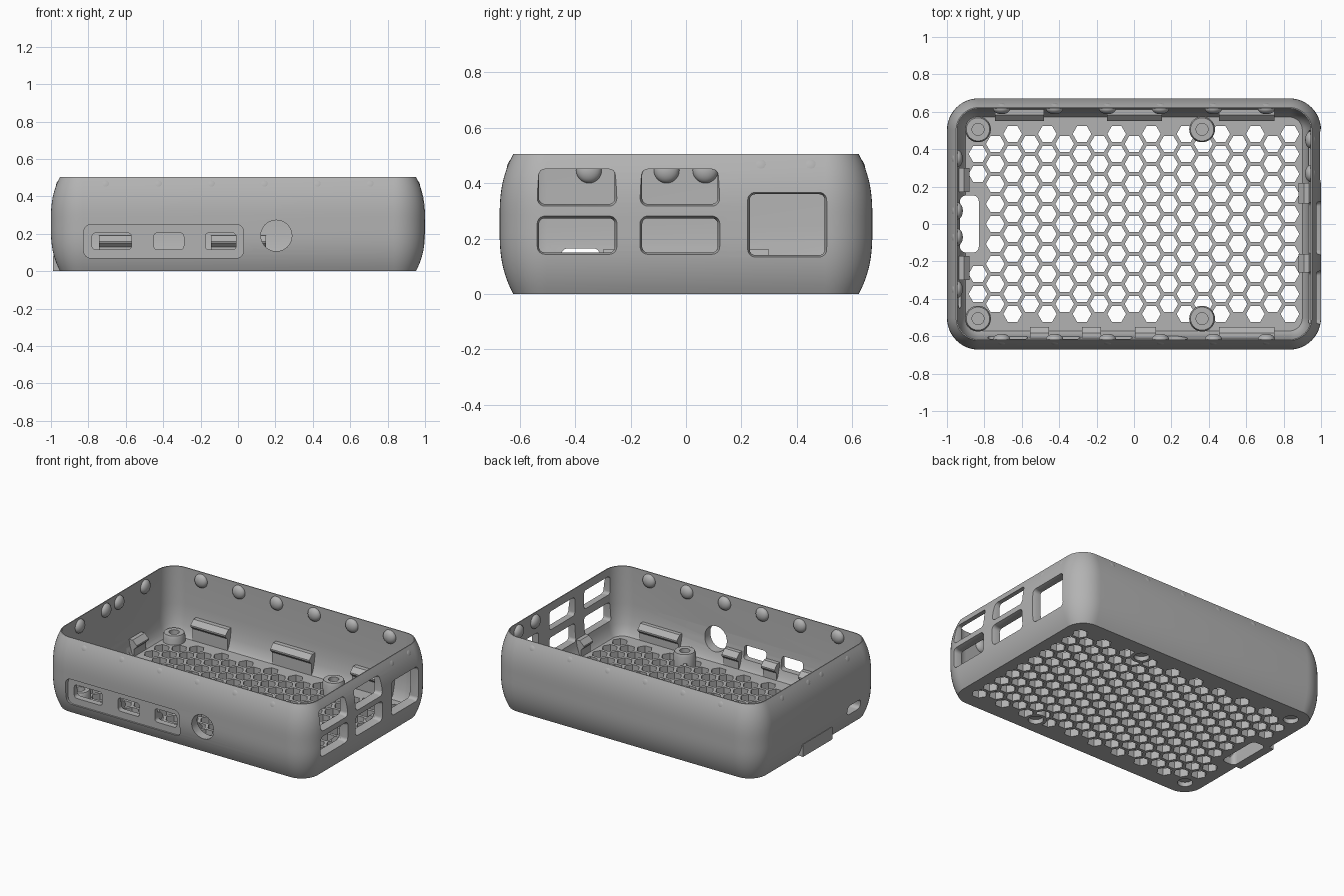
import bpy, bmesh, math
from mathutils import Matrix, Vector

if "Cube" in bpy.data.objects:
    bpy.data.objects.remove(bpy.data.objects["Cube"])

grey = bpy.data.materials.new("plain grey")
grey.use_nodes = True
grey.diffuse_color = (0.45, 0.45, 0.45, 1)
grey.node_tree.nodes["Principled BSDF"].inputs["Base Color"].default_value = grey.diffuse_color

HX, HY, TOP = 1.0, 0.672, 0.505
WALL_X, WALL_Y = HX - 0.055, HY - 0.055
FLOOR = 0.05


def finish(name, bm):
    bmesh.ops.recalc_face_normals(bm, faces=bm.faces[:])
    mesh = bpy.data.meshes.new(name)
    bm.to_mesh(mesh)
    bm.free()
    mesh.materials.append(grey)
    ob = bpy.data.objects.new(name, mesh)
    bpy.context.collection.objects.link(ob)
    return ob


def activate(ob):
    bpy.ops.object.select_all(action='DESELECT')
    ob.select_set(True)
    bpy.context.view_layer.objects.active = ob


def smooth(ob, angle=32):
    activate(ob)
    bpy.ops.object.shade_smooth_by_angle(angle=math.radians(angle))


def rounded(w, h, r, seg=6):
    """Outline of a rounded rectangle with half sizes w and h."""
    pts = []
    for q, (sx, sy) in enumerate(((1, 1), (-1, 1), (-1, -1), (1, -1))):
        for i in range(seg + 1):
            a = math.pi / 2 * (q + i / seg)
            pts.append((sx * (w - r) + r * math.cos(a), sy * (h - r) + r * math.sin(a)))
    return pts


def loft(bm, rings):
    """Skin closed rings of equal length and cap both ends."""
    rows = [[bm.verts.new(p) for p in ring] for ring in rings]
    n = len(rows[0])
    for a, b in zip(rows, rows[1:]):
        for i in range(n):
            bm.faces.new((a[i], a[(i + 1) % n], b[(i + 1) % n], b[i]))
    bm.faces.new(rows[0])
    bm.faces.new(rows[-1])


def prism(bm, axis, u0, u1, v0, v1, r, depths):
    """Rounded bar along an axis; depths holds (position, growth) pairs."""
    place = {'x': lambda u, v, d: (d, u, v), 'y': lambda u, v, d: (u, d, v)}[axis]
    cu, cv = (u0 + u1) / 2, (v0 + v1) / 2
    loft(bm, [[place(cu + u, cv + v, d) for u, v in
               rounded((u1 - u0) / 2 + g, (v1 - v0) / 2 + g, r + g)] for d, g in depths])


def cylinder(bm, x, y, z0, z1, r, n):
    loft(bm, [[(x + r * math.cos(math.tau * i / n), y + r * math.sin(math.tau * i / n), z)
               for i in range(n)] for z in (z0, z1)])


def cut(target, name, bm):
    cutter = finish(name, bm)
    cutter.hide_render = True
    mod = target.modifiers.new(name, 'BOOLEAN')
    mod.operation, mod.solver, mod.object = 'DIFFERENCE', 'EXACT', cutter
    activate(target)
    bpy.ops.object.modifier_apply(modifier=mod.name)
    bpy.data.objects.remove(cutter)


# Case shell: bulging outside, straight inside with a curved foot
def bulge(z):
    u = max(0, 1 - min(z, TOP - z) / 0.22)
    return 0.049 * u ** 2.4


steps = [0.22 * (i / 10) for i in range(11)]
outside = [(bulge(z), z) for z in steps + [TOP - z for z in reversed(steps)]]
inside = [(0.055, TOP), (0.055, 0.25), (0.06, 0.18), (0.07, 0.12), (0.085, 0.07), (0.1, FLOOR)]
bm = bmesh.new()
loft(bm, [[(x, y, z) for x, y in rounded(HX - d, HY - d, 0.17 - d, 12)]
          for d, z in outside + inside])
shell = finish("case_shell", bm)

# Front connector recess
bm = bmesh.new()
prism(bm, 'y', -0.825, 0.03, 0.07, 0.25, 0.04, [(-0.8, 0), (-0.642, 0)])
cut(shell, "front_recess_cutter", bm)

# Openings in the walls and the card notch in the floor
POSTS = [(x, y) for x in (-0.834, 0.364) for y in (-0.506, 0.506)]
bm = bmesh.new()
for x0, x1 in ((-0.78, -0.57), (-0.45, -0.29), (-0.175, -0.01)):
    prism(bm, 'y', x0, x1, 0.115, 0.205, 0.02, [(-0.8, 0), (-0.55, 0)])
prism(bm, 'y', 0.122, 0.288, 0.107, 0.273, 0.082, [(-0.8, 0), (-0.55, 0)])
flared = [(0.85, 0), (0.975, 0), (1.03, 0.018)]
for y0, y1 in ((-0.53, -0.257), (-0.158, 0.114)):
    for z0, z1 in ((0.15, 0.273), (0.325, 0.45)):
        prism(bm, 'x', y0, y1, z0, z1, 0.02, flared)
prism(bm, 'x', 0.23, 0.5, 0.14, 0.36, 0.02, flared)
prism(bm, 'x', -0.45, -0.31, 0.1, 0.165, 0.025, [(-1.1, 0), (-0.85, 0)])
loft(bm, [[(-0.88 + x, y, z) for x, y in rounded(0.05, 0.152, 0.03)] for z in (-0.1, 0.15)])
# Honeycomb vents
PITCH = 0.0927
for i in range(-9, 10):
    for k in range(-5, 5) if i % 2 else range(-4, 5):
        x, y = i * PITCH, 0.107 * (k + 0.5 * (i % 2))
        if i == -9 and abs(y) < 0.21:
            continue
        if all(math.hypot(x - px, y - py) > 0.04 for px, py in POSTS):
            cylinder(bm, x, y, -0.1, FLOOR + 0.04, 0.05, 6)
cut(shell, "openings_cutter", bm)

# Seats for the screw posts
bm = bmesh.new()
for x, y in POSTS:
    cylinder(bm, x, y, -0.1, FLOOR + 0.03, 0.067, 32)
cut(shell, "post_seat_cutter", bm)
smooth(shell)

# Screw posts: turned profile with a screw pocket below and a hole above
profile = [(0, 0.03), (0.047, 0.03), (0.047, 0), (0.069, 0), (0.069, 0.09),
           (0.062, 0.108), (0.032, 0.108), (0.032, 0.05), (0, 0.05)]
for n, (px, py) in enumerate(POSTS):
    bm = bmesh.new()
    verts = [bm.verts.new((r, 0, z)) for r, z in profile]
    edges = [bm.edges.new(p) for p in zip(verts, verts[1:])]
    bmesh.ops.spin(bm, geom=verts + edges, cent=(0, 0, 0), axis=(0, 0, 1),
                   angle=math.tau, steps=32, use_merge=False)
    bmesh.ops.remove_doubles(bm, verts=bm.verts[:], dist=0.0005)
    bmesh.ops.translate(bm, verts=bm.verts[:], vec=(px, py, 0))
    smooth(finish(f"screw_post_{n + 1}", bm))

# Upright plate outside the card notch
bm = bmesh.new()
prism(bm, 'x', -0.158, 0.158, 0, 0.085, 0.004, [(-0.988, 0), (-0.93, 0)])
finish("card_notch_plate", bm)


def on_wall(wall, along):
    """Frame on an inner wall whose local -y points into the case."""
    spot, turn = {'back': ((along, WALL_Y), 0), 'front': ((along, -WALL_Y), 180),
                  'right': ((WALL_X, along), -90), 'left': ((-WALL_X, along), 90)}[wall]
    return Matrix.Translation((*spot, 0)) @ Matrix.Rotation(math.radians(turn), 4, 'Z')


# Board clips with a snap tooth
CLIPS = {'back': [(-0.743, -0.48), (-0.144, 0.15), (0.455, 0.75)],
         'front': [(-0.556, -0.455), (-0.278, -0.176), (0.005, 0.118), (0.455, 0.75)],
         'left': [(-0.3, -0.17), (0.17, 0.3)],
         'right': [(-0.26, -0.16), (0.11, 0.22)]}
for wall, spans in CLIPS.items():
    top = 0.19 if wall == 'back' else 0.16
    tooth = [(-0.005, 0.04), (0.045, 0.04), (0.045, top - 0.06), (0.066, top - 0.04),
             (0.066, top - 0.03), (0.035, top), (-0.005, top)]
    for n, (a, b) in enumerate(spans):
        bm = bmesh.new()
        half = (b - a) / 2
        loft(bm, [[(s * half, -d, z) for d, z in tooth] for s in (-1, 1)])
        bm.transform(on_wall(wall, (a + b) / 2))
        finish(f"{wall}_clip_{n + 1}", bm)

# Snap bumps for the lid near the rim
ROW = [0.283 * (i - 2.5) for i in range(6)]
BUMPS = {'back': ROW, 'front': ROW, 'left': [-0.35, -0.07, 0.07, 0.35], 'right': [0.27, 0.45]}
for wall, spots in BUMPS.items():
    bm = bmesh.new()
    for along in spots:
        shape = on_wall(wall, along) @ Matrix.Translation((0, 0, 0.446))
        shape = shape @ Matrix.Diagonal(Vector((0.046, 0.03, 0.046, 1)))
        bmesh.ops.create_uvsphere(bm, u_segments=24, v_segments=14, radius=1, matrix=shape)
    smooth(finish(f"{wall}_snap_bumps", bm))
